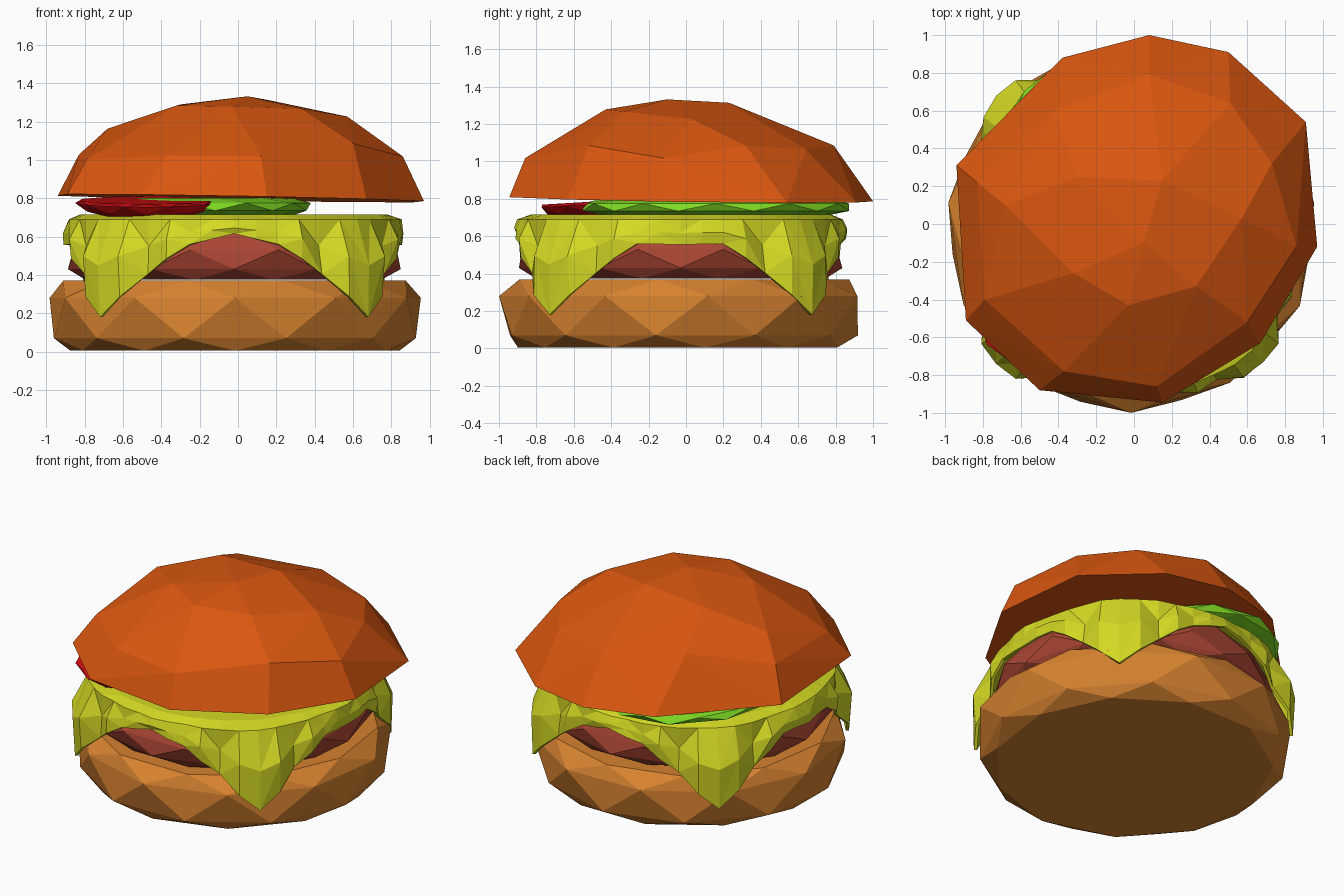
import bpy, bmesh, math, random
from mathutils import Vector

if "Cube" in bpy.data.objects:
    bpy.data.objects.remove(bpy.data.objects["Cube"])

random.seed(4)


def material(name, rgb):
    m = bpy.data.materials.new(name)
    m.diffuse_color = (*rgb, 1)
    m.use_nodes = True
    m.node_tree.nodes["Principled BSDF"].inputs["Base Color"].default_value = m.diffuse_color
    return m


TOP_CRUST = material("orange crust", (0.70, 0.095, 0.005))
BASE_CRUST = material("tan crust", (0.68, 0.225, 0.029))
MEAT = material("brown red meat", (0.40, 0.06, 0.033))
CHEESE = material("yellow cheese", (0.66, 0.70, 0.017))
GREEN = material("fresh green", (0.21, 0.70, 0.017))
RED = material("tomato red", (0.62, 0.004, 0.005))


def finish(name, bm, mat):
    bmesh.ops.recalc_face_normals(bm, faces=bm.faces)
    me = bpy.data.meshes.new(name)
    bm.to_mesh(me)
    bm.free()
    ob = bpy.data.objects.new(name, me)
    bpy.context.collection.objects.link(ob)
    me.materials.append(mat)
    return ob


def hull(name, points, mat):
    """Faceted solid wrapped around a cloud of points."""
    bm = bmesh.new()
    for p in points:
        bm.verts.new(p)
    res = bmesh.ops.convex_hull(bm, input=bm.verts)
    junk = {g for g in res["geom_interior"] + res["geom_unused"]
            if isinstance(g, bmesh.types.BMVert)}
    bmesh.ops.delete(bm, geom=list(junk), context='VERTS')
    return finish(name, bm, mat)


def rings(n, rows, cx=0, cy=0, sy=1, jitter=0.0):
    """Points of stacked rings; each row is radius, height, phase in steps."""
    pts = []
    for r, z, ph in rows:
        for i in range(n):
            a = (i + ph) / n * math.tau
            rr = r * (1 + random.uniform(-jitter, jitter))
            pts.append(Vector((cx + rr * math.cos(a), cy + rr * math.sin(a) * sy, z)))
    return pts


# Bottom bun: chunky faceted disc
hull("bottom_bun", rings(11, [(0.87, 0.005, 0.25), (0.95, 0.07, 0.75),
                              (0.975, 0.28, 0.25), (0.90, 0.37, 0.75)],
                         cx=-0.015, cy=-0.025, jitter=0.008), BASE_CRUST)

# Patty
hull("patty", rings(12, [(0.80, 0.375, 0.5), (0.87, 0.43, 0), (0.87, 0.53, 0.5),
                         (0.78, 0.67, 0)], cx=-0.02, cy=-0.03, jitter=0.01), MEAT)

# Cheese slice: flat top, four corners draped over the patty
DROP = [(0, 0.18), (5, 0.24), (12, 0.37), (20, 0.46), (30, 0.56), (45, None)]


def edge_height(angle):
    d = abs((math.degrees(angle) % 90) - 45)
    middle = 0.585 - 0.03 * math.cos(2 * angle)
    for (d0, z0), (d1, z1) in zip(DROP, DROP[1:]):
        if d <= d1 + 1e-6:
            z1 = middle if z1 is None else z1
            return z0 + (z1 - z0) * (d - d0) / (d1 - d0)


N = 48
bm = bmesh.new()
rows = [[], [], [], []]
for i in range(N):
    a = i / N * math.tau
    corner = max(0.0, 1 - abs((math.degrees(a) % 90) - 45) / 30)
    low = edge_height(a)
    fold = (0.035 if i % 2 else -0.045) * min(1, corner * 2)
    if (i - N // 8) % (N // 4) == 0:
        fold = 0.02
    profile = [(0.80, 0.715), (0.865 + 0.04 * corner, 0.69),
               (0.885 + 0.09 * corner + fold, 0.67 + (low - 0.67) * 0.45),
               (0.885 + 0.10 * corner + fold * 0.6, low)]
    for k, (r, z) in enumerate(profile):
        r += random.uniform(-0.01, 0.01)
        rows[k].append(bm.verts.new((-0.02 + r * math.cos(a), -0.03 + r * math.sin(a), z)))
bm.faces.new(rows[0])
for k in range(3):
    for i in range(N):
        j = (i + 1) % N
        a, b, c, d = rows[k][i], rows[k][j], rows[k + 1][j], rows[k + 1][i]
        if i % 2:
            bm.faces.new((a, b, c))
            bm.faces.new((a, c, d))
        else:
            bm.faces.new((a, b, d))
            bm.faces.new((b, c, d))
cheese = finish("cheese_slice", bm, CHEESE)
# Point the sheet upwards so its thickness grows inwards
if max(cheese.data.polygons, key=lambda p: p.area).normal.z < 0:
    cheese.data.flip_normals()
thick = cheese.modifiers.new("thickness", 'SOLIDIFY')
thick.thickness = 0.02
thick.offset = -1

# Green slice under the top bun
hull("green_slice", rings(11, [(0.50, 0.715, 0), (0.58, 0.735, 0.5), (0.58, 0.775, 0),
                               (0.50, 0.80, 0.5)], cx=-0.20, cy=0.16, sy=1.24), GREEN)

# Tomato slice, tipped down towards the front
tomato = []
for p in rings(10, [(0.22, 0.708, 0), (0.32, 0.735, 0.5), (0.37, 0.775, 0), (0.35, 0.79, 0.5)],
               cx=-0.48, cy=-0.42):
    p.z += 0.06 * (p.y + 0.42)
    tomato.append(p)
hull("tomato_slice", tomato, RED)

# Top bun: irregular rim with a faceted dome
RIM = [(0.08, 1.0), (0.5, 0.91), (0.91, 0.54), (0.97, -0.12), (0.67, -0.63), (0.15, -0.945),
       (-0.5, -0.88), (-0.89, -0.51), (-0.94, 0.31), (-0.38, 0.88)]
DOME = [(0.08, 0.79), (0.51, 0.64), (0.73, 0.32), (0.57, 0.03), (0.86, -0.12), (0.33, -0.33),
        (0.60, -0.52), (-0.03, -0.43), (0.12, -0.86), (-0.37, -0.78), (-0.79, -0.40),
        (-0.68, 0.10), (-0.83, 0.22), (-0.42, 0.60), (0.15, 0.23), (0.05, -0.10),
        (-0.32, -0.26), (-0.30, 0.25)]
bun = [Vector((x, y, 0.80 - 0.017 * x - 0.012 * y)) for x, y in RIM]
for x, y in DOME:
    r2 = x * x + y * y
    bun.append(Vector((x, y, 1.335 - 0.27 * r2 - 0.20 * r2 * r2)))
hull("top_bun", bun, TOP_CRUST)
